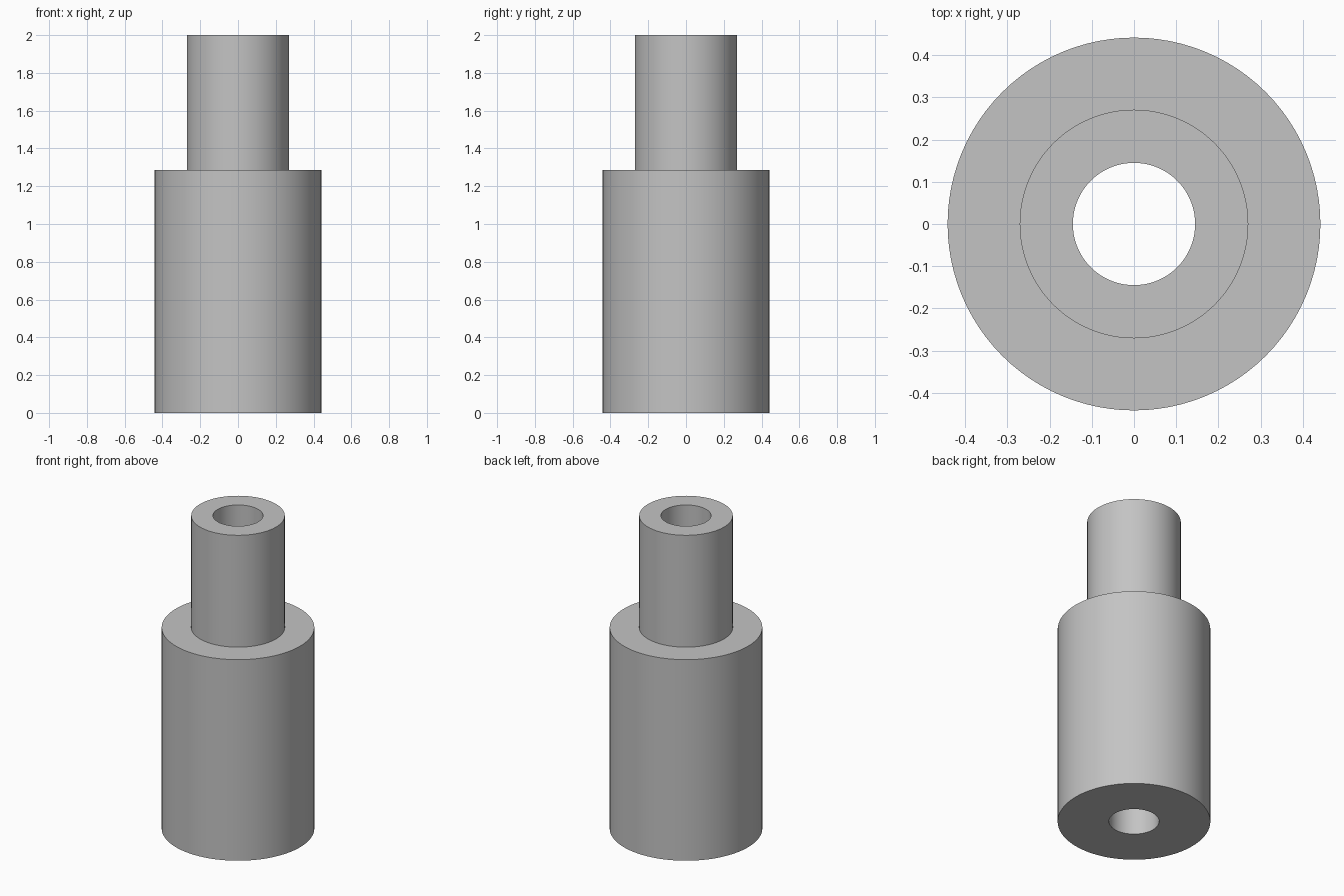
import bpy
import bmesh
import math

cube = bpy.data.objects.get("Cube")
if cube:
    bpy.data.objects.remove(cube, do_unlink=True)

BORE, NECK, BODY = 0.145, 0.271, 0.442
SHOULDER, HEIGHT = 1.285, 2.0
SIDES = 96

# Plain grey metal
grey = bpy.data.materials.new("grey_metal")
grey.use_nodes = True
colour = (0.55, 0.55, 0.55, 1)
grey.diffuse_color = colour
grey.node_tree.nodes["Principled BSDF"].inputs["Base Color"].default_value = colour

# Closed half section, spun around z: body, shoulder, neck and through bore
section = [(BORE, 0), (BODY, 0), (BODY, SHOULDER),
           (NECK, SHOULDER), (NECK, HEIGHT), (BORE, HEIGHT)]
bm = bmesh.new()
points = [bm.verts.new((r, 0, z)) for r, z in section]
edges = [bm.edges.new((p, points[i - 1])) for i, p in enumerate(points)]
bmesh.ops.spin(bm, geom=points + edges, cent=(0, 0, 0), axis=(0, 0, 1),
               angle=math.tau, steps=SIDES, use_merge=True)
bmesh.ops.remove_doubles(bm, verts=bm.verts, dist=0.0001)
bmesh.ops.recalc_face_normals(bm, faces=bm.faces)

mesh = bpy.data.meshes.new("stepped_bushing")
bm.to_mesh(mesh)
bm.free()
mesh.materials.append(grey)
bushing = bpy.data.objects.new("stepped_bushing", mesh)
bpy.context.collection.objects.link(bushing)

# Smooth walls with crisp rims
bpy.ops.object.select_all(action="DESELECT")
bushing.select_set(True)
bpy.context.view_layer.objects.active = bushing
bpy.ops.object.shade_smooth_by_angle(angle=math.radians(30))
